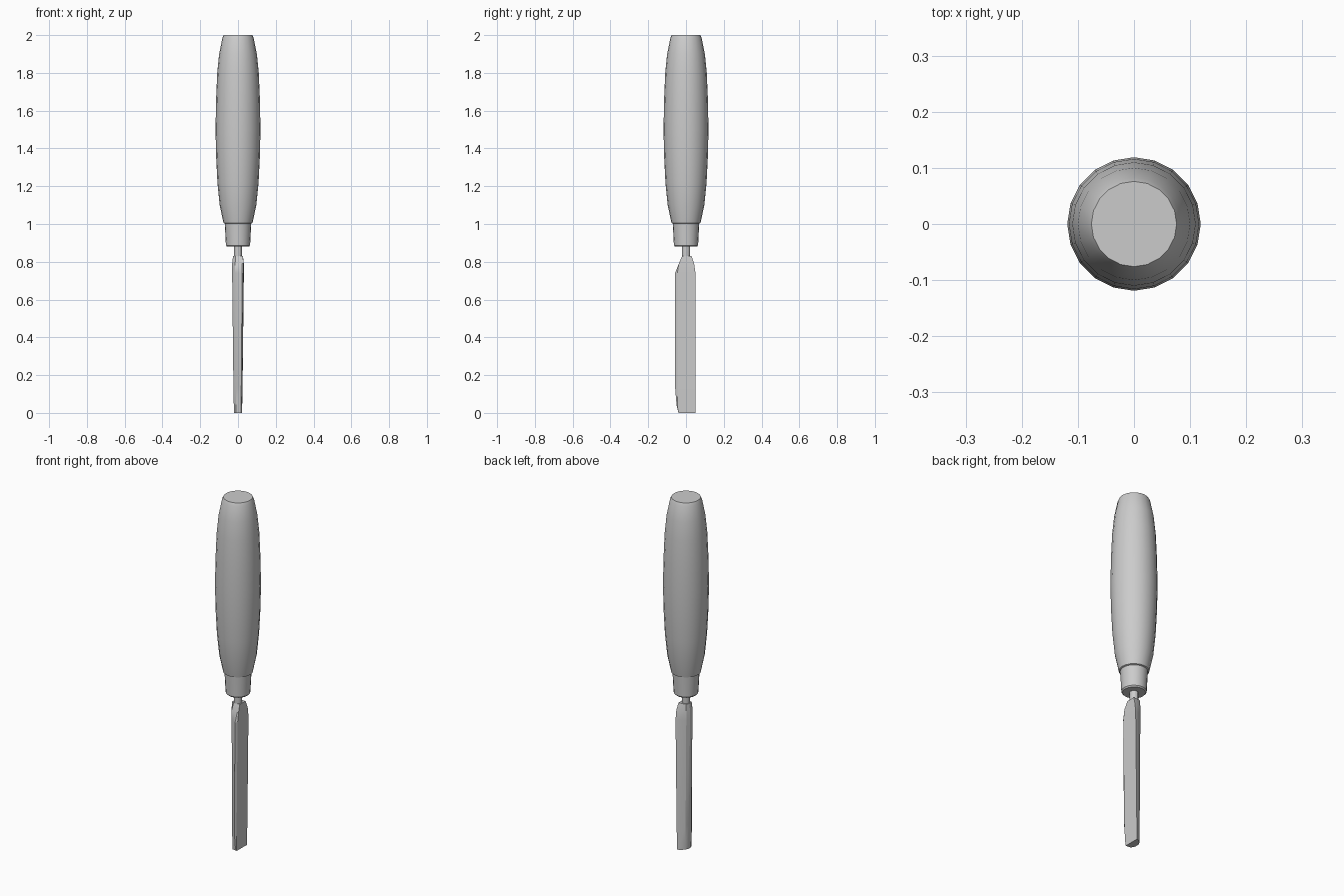
import bpy, bmesh, math

if "Cube" in bpy.data.objects:
    bpy.data.objects.remove(bpy.data.objects["Cube"])


def loft(name, rings, angle=30):
    """Skin a stack of equal-length rings and cap both ends."""
    bm = bmesh.new()
    loops = [[bm.verts.new(p) for p in ring] for ring in rings]
    n = len(loops[0])
    for a, b in zip(loops, loops[1:]):
        for i in range(n):
            j = (i + 1) % n
            bm.faces.new((a[i], a[j], b[j], b[i]))
    bm.faces.new(loops[0][::-1])
    bm.faces.new(loops[-1])
    bmesh.ops.recalc_face_normals(bm, faces=bm.faces)
    mesh = bpy.data.meshes.new(name)
    bm.to_mesh(mesh)
    bm.free()
    ob = bpy.data.objects.new(name, mesh)
    bpy.context.collection.objects.link(ob)
    bpy.ops.object.select_all(action='DESELECT')
    ob.select_set(True)
    bpy.context.view_layer.objects.active = ob
    bpy.ops.object.shade_smooth_by_angle(angle=math.radians(angle))
    return ob


def lathe(name, profile, sides=20):
    """Turn (radius, z) pairs around the z axis."""
    step = 2 * math.pi / sides
    return loft(name, [[(r * math.cos(i * step), r * math.sin(i * step), z)
                        for i in range(sides)] for r, z in profile])


# Barrel-shaped handle with a slightly eased end
lathe("handle", [(0.066, 1.0), (0.077, 1.005), (0.097, 1.1), (0.109, 1.22),
                 (0.116, 1.36), (0.119, 1.5), (0.116, 1.66), (0.110, 1.80),
                 (0.100, 1.90), (0.083, 1.985), (0.076, 2.0)])

# Ferrule
lathe("ferrule", [(0.058, 0.88), (0.064, 0.887), (0.070, 1.002)])

# Tang between ferrule and blade
lathe("tang", [(0.018, 0.74), (0.022, 0.80), (0.022, 0.90)], 12)

# Blade: flat face towards +x, rounded back towards -x
section = [(0.030, -0.046), (0.031, 0.050), (0.010, 0.045), (-0.020, 0.026),
           (-0.031, 0.008), (-0.031, -0.014), (-0.015, -0.036), (0.022, -0.058)]


def blade_ring(z, sx, y_low, y_high):
    return [(x * sx, min(max(y, y_low), y_high), z) for x, y in section]


loft("blade", [blade_ring(0.0, 0.68, -0.040, 0.05),
               blade_ring(0.04, 0.72, -0.050, 0.05),
               blade_ring(0.14, 0.78, -0.058, 0.05),
               blade_ring(0.74, 1.0, -0.058, 0.05),
               blade_ring(0.79, 1.0, -0.038, 0.043),
               blade_ring(0.83, 0.85, -0.021, 0.030)], 25)
